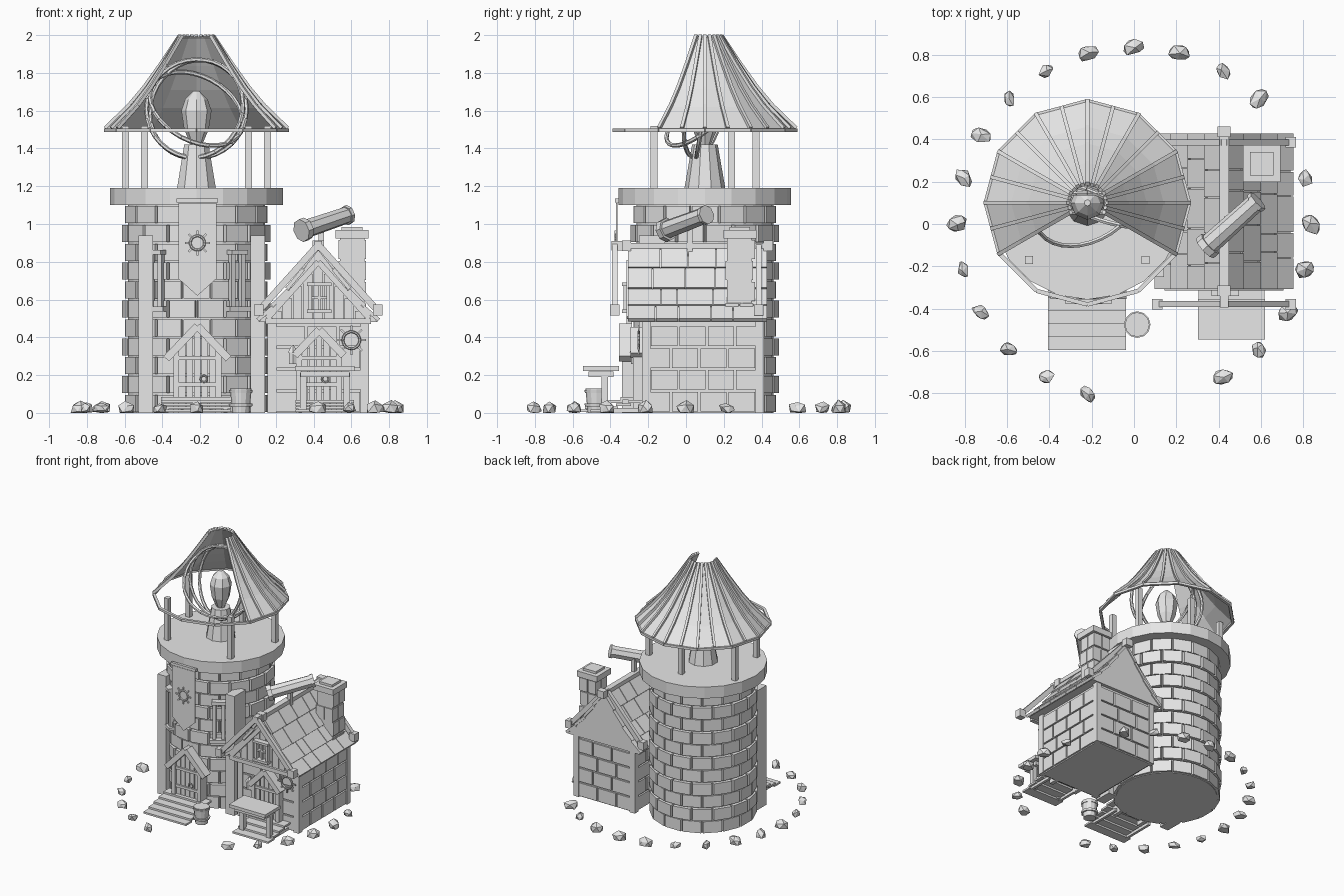
import bpy, bmesh, math, random
from mathutils import Matrix, Vector

random.seed(4)
if "Cube" in bpy.data.objects:
    bpy.data.objects.remove(bpy.data.objects["Cube"])

grey = bpy.data.materials.new("plain_grey")
grey.use_nodes = True
grey.diffuse_color = (0.8, 0.8, 0.8, 1)
grey.node_tree.nodes["Principled BSDF"].inputs["Base Color"].default_value = (0.8, 0.8, 0.8, 1)

CX, CY = -0.22, 0.1      # tower axis
HX = 0.425               # house ridge


def finish(bm, name):
    bmesh.ops.recalc_face_normals(bm, faces=bm.faces)
    mesh = bpy.data.meshes.new(name)
    bm.to_mesh(mesh)
    bm.free()
    mesh.materials.append(grey)
    obj = bpy.data.objects.new(name, mesh)
    bpy.context.collection.objects.link(obj)
    return obj


def box(bm, centre, size, rot=Matrix()):
    bmesh.ops.create_cube(bm, size=1, matrix=Matrix.Translation(centre) @ rot @ Matrix.Diagonal((*size, 1)))


def aim(p0, p1):
    d = Vector(p1) - Vector(p0)
    return (Vector(p0) + Vector(p1)) / 2, d.length, d.to_track_quat('Z', 'Y').to_matrix().to_4x4()


def beam(bm, p0, p1, w, t):
    mid, length, rot = aim(p0, p1)
    box(bm, mid, (w, t, length), rot)


def cone(bm, p0, p1, r0, r1, n):
    mid, length, rot = aim(p0, p1)
    bmesh.ops.create_cone(bm, cap_ends=True, segments=n, radius1=r0, radius2=r1, depth=length,
                          matrix=Matrix.Translation(mid) @ rot)


def polar(r, deg, z, cx=CX, cy=CY):
    a = math.radians(deg)
    return Vector((cx + r * math.cos(a), cy + r * math.sin(a), z))


def prism(bm, pts, y0, y1):
    face = bm.faces.new([bm.verts.new((x, y0, z)) for x, z in pts])
    ext = bmesh.ops.extrude_face_region(bm, geom=[face])["geom"]
    bmesh.ops.translate(bm, vec=(0, y1 - y0, 0), verts=[v for v in ext if isinstance(v, bmesh.types.BMVert)])


def hoop(bm, centre, r, tube, rot, n=32):
    m = Matrix.Translation(centre) @ rot
    pts = [m @ Vector((r * math.cos(i * math.tau / n), r * math.sin(i * math.tau / n), 0)) for i in range(n)]
    for i in range(n):
        cone(bm, pts[i - 1], pts[i], tube, tube, 6)


# Tower core and staggered bricks
bm = bmesh.new()
cone(bm, (CX, CY, 0), (CX, CY, 1.11), 0.362, 0.362, 32)
finish(bm, "tower_core")
bm = bmesh.new()
for row in range(11):
    for k in range(16):
        deg = (k + row % 2 / 2) * 22.5
        r = 0.362 + 0.01 * (row % 2)
        box(bm, polar(r, deg, 0.05 + row * 0.1), (0.03, 0.136, 0.09), Matrix.Rotation(math.radians(deg), 4, 'Z'))
finish(bm, "tower_bricks")

# Platform, buttresses and narrow side frames
bm = bmesh.new()
cone(bm, (CX, CY, 1.1), (CX, CY, 1.19), 0.457, 0.457, 20)
finish(bm, "platform")
bm = bmesh.new()
for x in (-0.488, 0.105):
    box(bm, (x, -0.18, 0.47), (0.075, 0.14, 0.94))
finish(bm, "buttresses")
bm = bmesh.new()
for deg in (-123, -57):
    rot = Matrix.Rotation(math.radians(deg), 4, 'Z')
    for off in (-4.5, 4.5):
        box(bm, polar(0.395, deg + off, 0.7), (0.03, 0.025, 0.28), rot)
    for z, w in ((0.55, 0.13), (0.85, 0.1)):
        box(bm, polar(0.4, deg, z), (0.05, w, 0.025), rot)
finish(bm, "tower_window_frames")

# Roof posts
bm = bmesh.new()
for x, y in ((-0.275, -0.27), (0.275, -0.27), (-0.375, 0.14), (0.375, 0.14), (0, 0.27)):
    box(bm, (CX + x, CY + y, 1.355), (0.037, 0.037, 0.33))
finish(bm, "roof_posts")

# Open-fronted conical roof with battens and rim
profile = [(0.484, 1.5), (0.36, 1.62), (0.28, 1.715), (0.19, 1.84), (0.09, 1.99)]
bm = bmesh.new()
cols = [[bm.verts.new(polar(r, a, z)) for r, z in profile] for a in range(-30, 211, 30)]
for a, b in zip(cols, cols[1:]):
    for i in range(len(profile) - 1):
        bm.faces.new((a[i], b[i], b[i + 1], a[i + 1]))
roof = finish(bm, "tower_roof")
mod = roof.modifiers.new("thickness", 'SOLIDIFY')
mod.thickness = 0.008
bm = bmesh.new()
for k in range(17):
    a = -30 + 15 * k
    f = math.cos(math.radians(15)) if k % 2 else 1
    for (r0, z0), (r1, z1) in zip(profile, profile[1:]):
        beam(bm, polar(r0 * f, a, z0 + 0.008), polar(r1 * f, a, z1 + 0.008), 0.018, 0.018)
finish(bm, "roof_battens")
bm = bmesh.new()
for a in range(0, 360, 30):
    beam(bm, polar(0.48, a, 1.497), polar(0.48, a + 30, 1.497), 0.02, 0.018)
finish(bm, "roof_rim")

# Pedestal, crystal and crossed rings
bm = bmesh.new()
cone(bm, (CX, CY, 1.19), (CX, CY, 1.42), 0.108, 0.068, 10)
finish(bm, "pedestal")
bm = bmesh.new()
gem = [(0.03, 1.42), (0.065, 1.5), (0.08, 1.6), (0.06, 1.66), (0.015, 1.705)]
for (r0, z0), (r1, z1) in zip(gem, gem[1:]):
    cone(bm, (CX, CY, z0), (CX, CY, z1), r0, r1, 8)
finish(bm, "crystal")
bm = bmesh.new()
for rx, ry in ((80, 0), (40, 28), (65, -60)):
    rot = Matrix.Rotation(math.radians(ry), 4, 'Y') @ Matrix.Rotation(math.radians(rx), 4, 'X')
    hoop(bm, (CX, CY, 1.61), 0.265, 0.012, rot)
finish(bm, "sphere_rings")


def sun(name, x, y, z, r):
    bm = bmesh.new()
    hoop(bm, (x, y, z), r, 0.007, Matrix.Rotation(math.pi / 2, 4, 'X'), 16)
    for k in range(8):
        d = Vector((math.cos(k * math.pi / 4), 0, math.sin(k * math.pi / 4)))
        c = Vector((x, y, z))
        beam(bm, c + d * r * 1.15, c + d * r * 1.75, 0.01, 0.01)
    finish(bm, name)


# Banner
bm = bmesh.new()
prism(bm, [(-0.315, 1.11), (-0.115, 1.11), (-0.115, 0.71), (-0.215, 0.62), (-0.315, 0.71)], -0.37, -0.362)
box(bm, (-0.215, -0.366, 1.125), (0.22, 0.02, 0.02))
finish(bm, "banner")
sun("banner_sun", -0.215, -0.373, 0.9, 0.038)
sun("wall_sun", 0.6, -0.25, 0.385, 0.045)


def door(name, x, y, w, top, trim):
    bm = bmesh.new()
    n = 5
    for i in range(n):
        px = x + (i - (n - 1) / 2) * w / n
        h = top - abs(px - x) * 1.05 - 0.06
        box(bm, (px, y, 0.03 + h / 2), (w / n - 0.006, 0.04, h))
    for z in (0.15, 0.29):
        box(bm, (x, y - 0.025, z), (w, 0.015, 0.02))
    hoop(bm, (x + w * 0.17, y - 0.03, 0.18), 0.018, 0.005, Matrix.Rotation(math.pi / 2, 4, 'X'), 10)
    for s in (-1, 1):
        beam(bm, (x + s * w * 0.56, y, 0), (x + s * w * 0.56, y, top - 0.15), 0.03, 0.08)
        beam(bm, (x, y - 0.02, top - 0.02), (x + s * trim, y - 0.02, top - 0.02 - trim * 1.05), 0.07, 0.04)
    finish(bm, name)


door("tower_door", -0.215, -0.3, 0.2, 0.48, 0.165)
door("house_door", 0.43, -0.24, 0.19, 0.46, 0.13)


# Steps
def steps(name, x, w, y0, y1, n):
    bm = bmesh.new()
    d = (y1 - y0) / n
    for i in range(n):
        z = 0.012 + i * 0.016
        box(bm, (x, y0 + (i + 0.5) * d, z), (w, d + 0.012, 0.014))
    for s in (-1, 1):
        box(bm, (x + s * w * 0.42, (y0 + y1) / 2 + 0.03, 0.014), (0.02, y1 - y0 - 0.06, 0.022))
    finish(bm, name)


steps("tower_steps", -0.222, 0.37, -0.59, -0.28, 5)
steps("house_steps", 0.46, 0.31, -0.5, -0.23, 4)

# Barrel
bm = bmesh.new()
cone(bm, (0.015, -0.475, 0), (0.015, -0.475, 0.13), 0.045, 0.058, 12)
for z in (0.035, 0.105):
    cone(bm, (0.015, -0.475, z), (0.015, -0.475, z + 0.016), 0.06, 0.063, 12)
finish(bm, "barrel")

# Bench before the house
bm = bmesh.new()
box(bm, (0.46, -0.45, 0.235), (0.315, 0.19, 0.025))
box(bm, (0.46, -0.45, 0.205), (0.26, 0.13, 0.03))
for x in (0.345, 0.575):
    box(bm, (x, -0.43, 0.11), (0.035, 0.035, 0.2))
finish(bm, "bench")

# House walls, bricks and corner posts
bm = bmesh.new()
box(bm, (HX, 0.09, 0.24), (0.5, 0.61, 0.48))
finish(bm, "house_walls")
bm = bmesh.new()
for row in range(4):
    z = 0.06 + row * 0.115
    for k in range(4):
        shift = 0.04 if row % 2 else -0.04
        y = 0.09 + (k - 1.5) * 0.15 + shift / 2
        for s in (-1, 1):
            box(bm, (HX + s * 0.25, y, z), (0.026, 0.138, 0.103))
    for k in range(3):
        x = HX + (k - 1) * 0.165 + (0.02 if row % 2 else -0.02)
        for y in (-0.215, 0.395):
            box(bm, (x, y, z), (0.152, 0.026, 0.103))
finish(bm, "house_bricks")
bm = bmesh.new()
for s in (-1, 1):
    for y in (-0.21, 0.39):
        box(bm, (HX + s * 0.245, y, 0.24), (0.045, 0.045, 0.48))
finish(bm, "corner_posts")

# Gable block and curved plank roof
slope = [(0, 0.87), (0.08, 0.755), (0.16, 0.645), (0.24, 0.555), (0.315, 0.48)]
bm = bmesh.new()
prism(bm, [(HX + x, z) for x, z in slope[::-1]] + [(HX - x, z) for x, z in slope[1:]], -0.29, 0.42)
finish(bm, "gables")
bm = bmesh.new()
for s in (-1, 1):
    for (x0, z0), (x1, z1) in zip(slope, slope[1:]):
        cuts = [-0.31] + [-0.31 + 0.148 * k + random.uniform(-0.04, 0.04) for k in range(1, 5)] + [0.43]
        for a, b in zip(cuts, cuts[1:]):
            y = (a + b) / 2
            beam(bm, (HX + s * x0, y, z0 + 0.005), (HX + s * (x1 + 0.006), y, z1 + 0.012), b - a - 0.005, 0.02)
finish(bm, "roof_planks")

# Ridge beam, gable trim and end blocks
bm = bmesh.new()
box(bm, (HX, 0.065, 0.885), (0.045, 0.77, 0.03))
for y in (-0.315, 0.435):
    box(bm, (HX, y, 0.885), (0.06, 0.05, 0.055))
for y in (-0.378, 0.385):
    for s in (-1, 1):
        beam(bm, (HX, y, 0.89), (HX + s * 0.315, y, 0.54), 0.03, 0.035)
        box(bm, (HX + s * 0.315, y, 0.545), (0.05, 0.05, 0.06))
box(bm, (HX, -0.35, 0.885), (0.04, 0.09, 0.05))
for s in (-1, 1):
    beam(bm, (HX, -0.3, 0.8), (HX + s * 0.27, -0.3, 0.5), 0.03, 0.03)
box(bm, (HX, -0.3, 0.485), (0.56, 0.03, 0.03))
finish(bm, "gable_trim")
bm = bmesh.new()
for k in range(-4, 5):
    h = 0.32 - abs(k) * 0.065
    box(bm, (HX + k * 0.055, -0.29, 0.48 + h / 2), (0.05, 0.016, h))
finish(bm, "gable_boards")

# Gable window
bm = bmesh.new()
for s in (-1, 1):
    box(bm, (0.43 + s * 0.048, -0.31, 0.61), (0.018, 0.04, 0.15))
    box(bm, (0.43, -0.315, 0.61 + s * 0.072), (0.13, 0.05, 0.018))
box(bm, (0.43, -0.305, 0.61), (0.012, 0.03, 0.14))
box(bm, (0.43, -0.305, 0.61), (0.1, 0.03, 0.012))
finish(bm, "gable_window")

# Lantern
bm = bmesh.new()
cone(bm, (0.29, -0.27, 0.26), (0.29, -0.27, 0.32), 0.022, 0.022, 6)
cone(bm, (0.29, -0.27, 0.32), (0.29, -0.27, 0.36), 0.03, 0.005, 6)
box(bm, (0.29, -0.245, 0.34), (0.012, 0.06, 0.012))
finish(bm, "lantern")

# Chimney
bm = bmesh.new()
box(bm, (0.605, 0.282, 0.7), (0.13, 0.13, 0.46))
for row in range(4):
    for sx in (-1, 1):
        for sy in (-1, 1):
            off = 0.01 * (row % 2)
            box(bm, (0.605 + sx * 0.038, 0.282 + sy * 0.038 + off, 0.53 + row * 0.112), (0.068, 0.068, 0.1))
box(bm, (0.603, 0.285, 0.945), (0.175, 0.175, 0.045))
box(bm, (0.603, 0.285, 0.975), (0.11, 0.11, 0.02))
finish(bm, "chimney")

# Telescope on a short post
bm = bmesh.new()
a, b = Vector((0.335, -0.115, 0.965)), Vector((0.585, 0.11, 1.05))
cone(bm, a, b, 0.05, 0.045, 8)
cone(bm, a, a.lerp(b, 0.1), 0.062, 0.062, 8)
cone(bm, a.lerp(b, 0.94), b, 0.052, 0.052, 8)
box(bm, (0.44, 0.02, 0.9), (0.03, 0.03, 0.2))
finish(bm, "telescope")

# Ring of stones
bm = bmesh.new()
for deg in range(0, 360, 15):
    if deg in (30, 270, 285):
        continue
    size = random.uniform(0.035, 0.05)
    m = Matrix.Translation(polar(0.835, deg, 0.022, 0, 0)) @ Matrix.Rotation(random.random() * 6, 4, 'Z')
    rock = bmesh.ops.create_icosphere(bm, subdivisions=1, radius=size,
                                      matrix=m @ Matrix.Diagonal((1.15, 0.85, 0.9, 1)))
    for v in rock["verts"]:
        v.co += Vector([random.uniform(-0.007, 0.007) for _ in range(3)])
        v.co.z = max(v.co.z, 0)
finish(bm, "stones")
